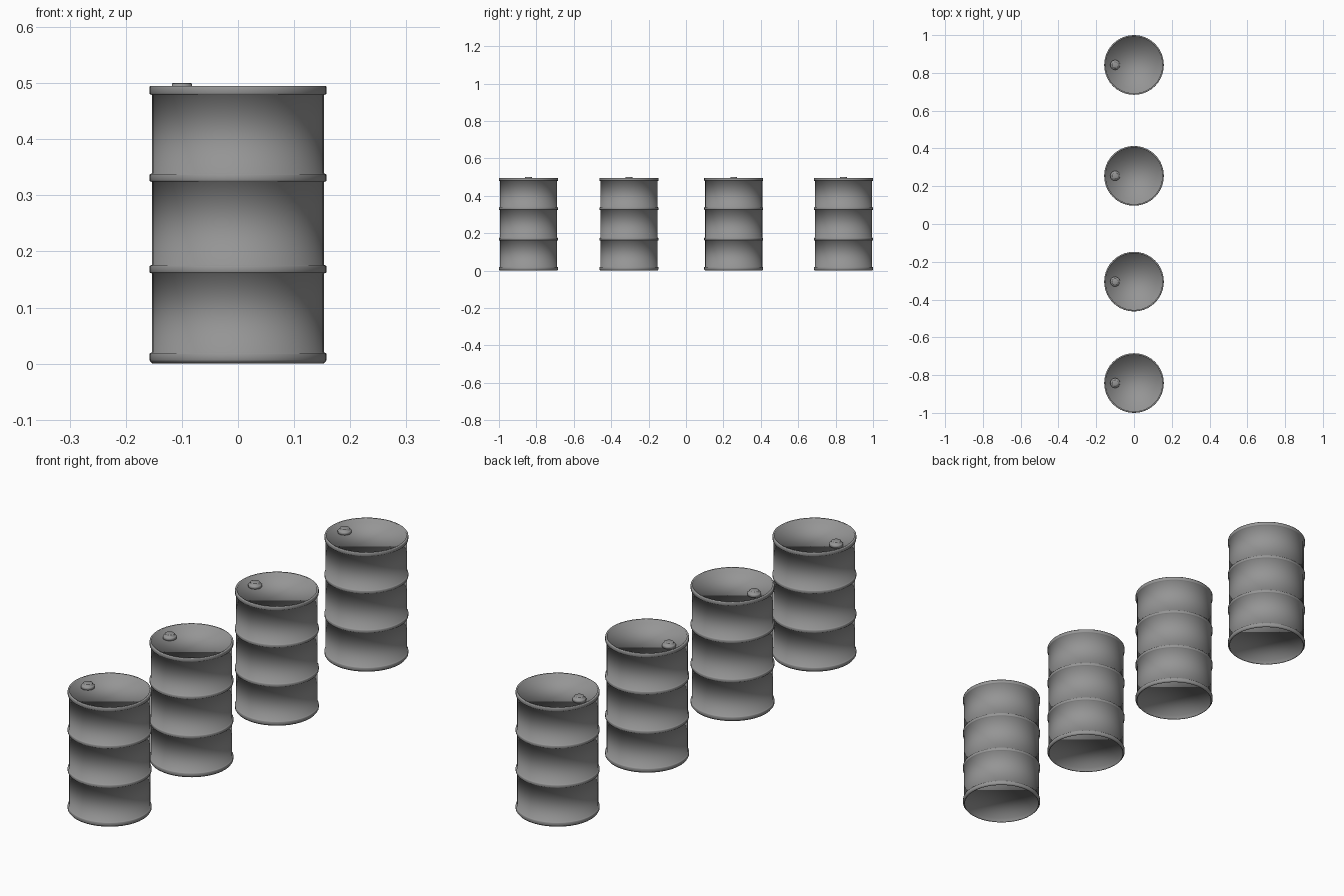
import bpy, bmesh
from math import cos, sin, pi

cube = bpy.data.objects.get("Cube")
if cube:
    bpy.data.objects.remove(cube, do_unlink=True)

# Single grey painted steel colour
steel = bpy.data.materials.new("grey_steel")
steel.use_nodes = True
steel.diffuse_color = (0.3, 0.3, 0.3, 1)
steel.node_tree.nodes["Principled BSDF"].inputs["Base Color"].default_value = (0.3, 0.3, 0.3, 1)


def lathe(name, profile, sides):
    """Spin (radius, height) points about z and close both ends with a disc."""
    bm = bmesh.new()
    rings = [[bm.verts.new((r * cos(2 * pi * i / sides), r * sin(2 * pi * i / sides), z))
              for i in range(sides)] for r, z in profile]
    for low, high in zip(rings, rings[1:]):
        for i in range(sides):
            j = (i + 1) % sides
            bm.faces.new((low[i], low[j], high[j], high[i]))
    bm.faces.new(rings[0][::-1])
    bm.faces.new(rings[-1])
    bmesh.ops.recalc_face_normals(bm, faces=bm.faces)
    for face in bm.faces:
        face.smooth = True
    mesh = bpy.data.meshes.new(name)
    bm.to_mesh(mesh)
    bm.free()
    mesh.materials.append(steel)
    return mesh


BODY, RIM, INNER = 0.153, 0.158, 0.150


def hoop(z):
    """Raised rolling hoop centred on height z."""
    return [(BODY, z - 0.008), (RIM - 0.001, z - 0.007), (RIM, z - 0.005),
            (RIM, z + 0.004), (RIM - 0.001, z + 0.006), (BODY, z + 0.007)]


# Shell: recessed base, rolled bottom rim, two hoops, rolled top rim, recessed lid
shell_profile = (
    [(INNER, 0.018), (INNER, 0.002), (BODY, 0.0), (RIM - 0.001, 0.005), (RIM, 0.007),
     (RIM, 0.017), (RIM - 0.001, 0.019), (BODY, 0.02)]
    + hoop(0.169) + hoop(0.332)
    + [(BODY, 0.479), (RIM - 0.001, 0.48), (RIM, 0.482), (RIM, 0.492),
       (RIM - 0.001, 0.495), (INNER, 0.495), (INNER, 0.48)])
shell_mesh = lathe("drum_shell", shell_profile, 40)

# Stepped filler cap standing on the lid
cap_mesh = lathe("filler_cap", [(0.026, 0.478), (0.026, 0.489), (0.024, 0.491),
                                (0.018, 0.492), (0.018, 0.499), (0.016, 0.5)], 20)

# Row of four drums, from front to back
for number, y in enumerate((-0.842, -0.305, 0.255, 0.842), 1):
    for name, mesh, x in (("drum_shell", shell_mesh, 0), ("filler_cap", cap_mesh, -0.1)):
        part = bpy.data.objects.new(f"{name}_{number}", mesh)
        part.location = (x, y, 0)
        bpy.context.collection.objects.link(part)
